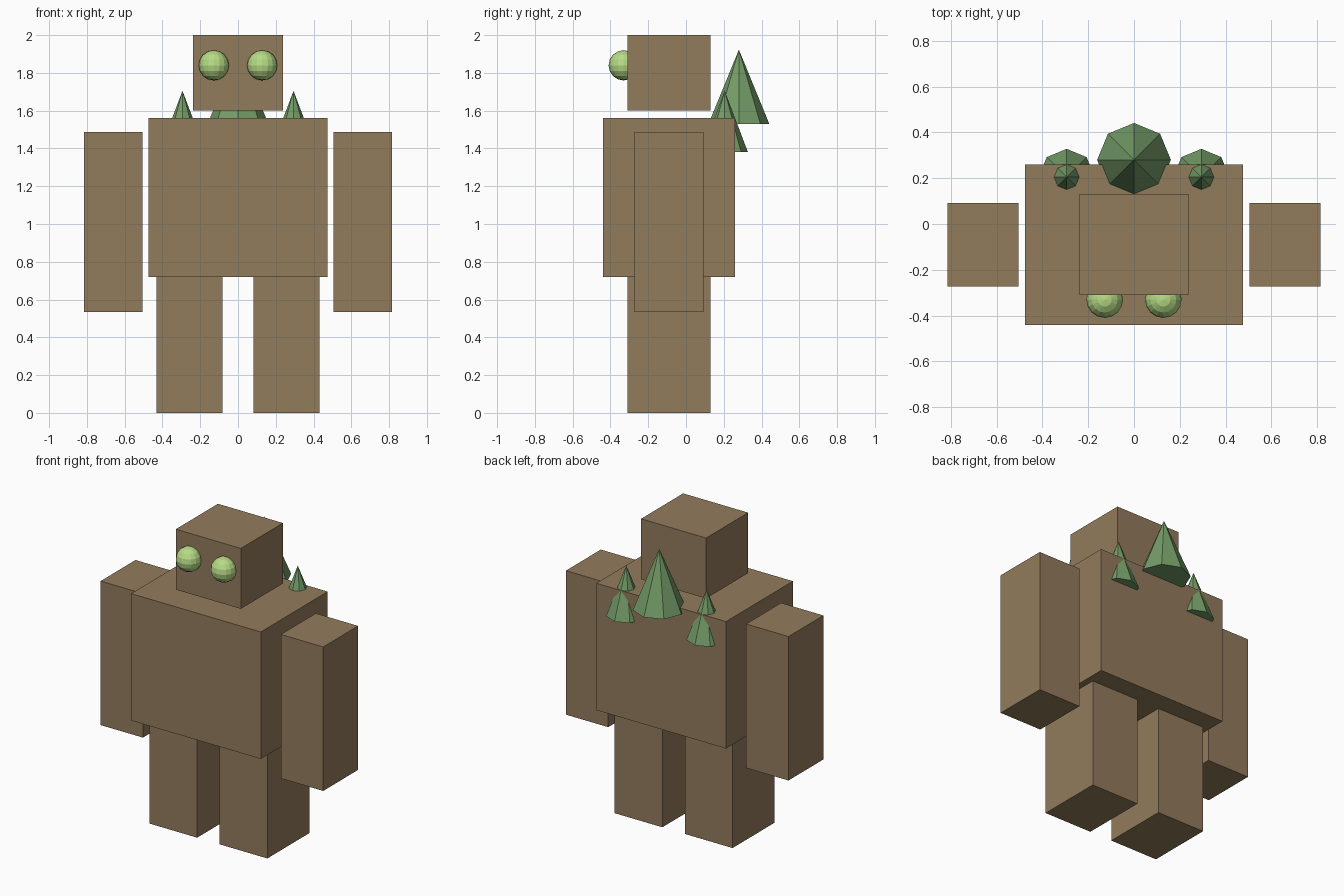
import bpy
import bmesh
from mathutils import Matrix, Vector

default = bpy.data.objects.get("Cube")
if default:
    bpy.data.objects.remove(default, do_unlink=True)


def make_material(name, rgb):
    mat = bpy.data.materials.new(name)
    mat.use_nodes = True
    color = (*rgb, 1.0)
    mat.diffuse_color = color
    bsdf = next(n for n in mat.node_tree.nodes if n.type == "BSDF_PRINCIPLED")
    bsdf.inputs["Base Color"].default_value = color
    return mat


BROWN = make_material("earth_brown", (0.29, 0.20, 0.107))
GREEN = make_material("pine_green", (0.175, 0.33, 0.136))
LIME = make_material("eye_lime", (0.47, 0.71, 0.24))


def add_object(name, bm, mat):
    mesh = bpy.data.meshes.new(name)
    bm.to_mesh(mesh)
    bm.free()
    mesh.materials.append(mat)
    obj = bpy.data.objects.new(name, mesh)
    bpy.context.collection.objects.link(obj)
    return obj


def block(name, low, high):
    """Box spanning two opposite corners."""
    low, high = Vector(low), Vector(high)
    bm = bmesh.new()
    place = Matrix.Translation((low + high) / 2) @ Matrix.Diagonal((*(high - low), 1))
    bmesh.ops.create_cube(bm, size=1, matrix=place)
    return add_object(name, bm, BROWN)


def tree(name, x, y, base, tip, radius):
    """Eight-sided pine standing on its base height."""
    bm = bmesh.new()
    bmesh.ops.create_cone(bm, cap_ends=True, segments=8, radius1=radius, radius2=0,
                          depth=tip - base,
                          matrix=Matrix.Translation((x, y, (base + tip) / 2)))
    return add_object(name, bm, GREEN)


def eye(name, x):
    bm = bmesh.new()
    bmesh.ops.create_uvsphere(bm, u_segments=16, v_segments=8, radius=0.08,
                              matrix=Matrix.Translation((x, -0.33, 1.84)))
    return add_object(name, bm, LIME)


# Torso and floating head
block("torso", (-0.475, -0.44, 0.72), (0.475, 0.26, 1.56))
block("head", (-0.238, -0.31, 1.60), (0.238, 0.13, 2.0))

# Paired limbs, eyes and shoulder trees
for side, s in (("left", 1), ("right", -1)):
    arm_x = sorted((s * 0.505, s * 0.815))
    leg_x = sorted((s * 0.082, s * 0.432))
    block(side + "_arm", (arm_x[0], -0.273, 0.535), (arm_x[1], 0.092, 1.488))
    block(side + "_leg", (leg_x[0], -0.31, 0), (leg_x[1], 0.13, 0.72))
    eye(side + "_eye", s * 0.128)
    tree(side + "_shoulder_tree", s * 0.294, 0.205, 1.38, 1.705, 0.123)

# Large tree behind the head
tree("back_tree", 0, 0.28, 1.53, 1.923, 0.161)
